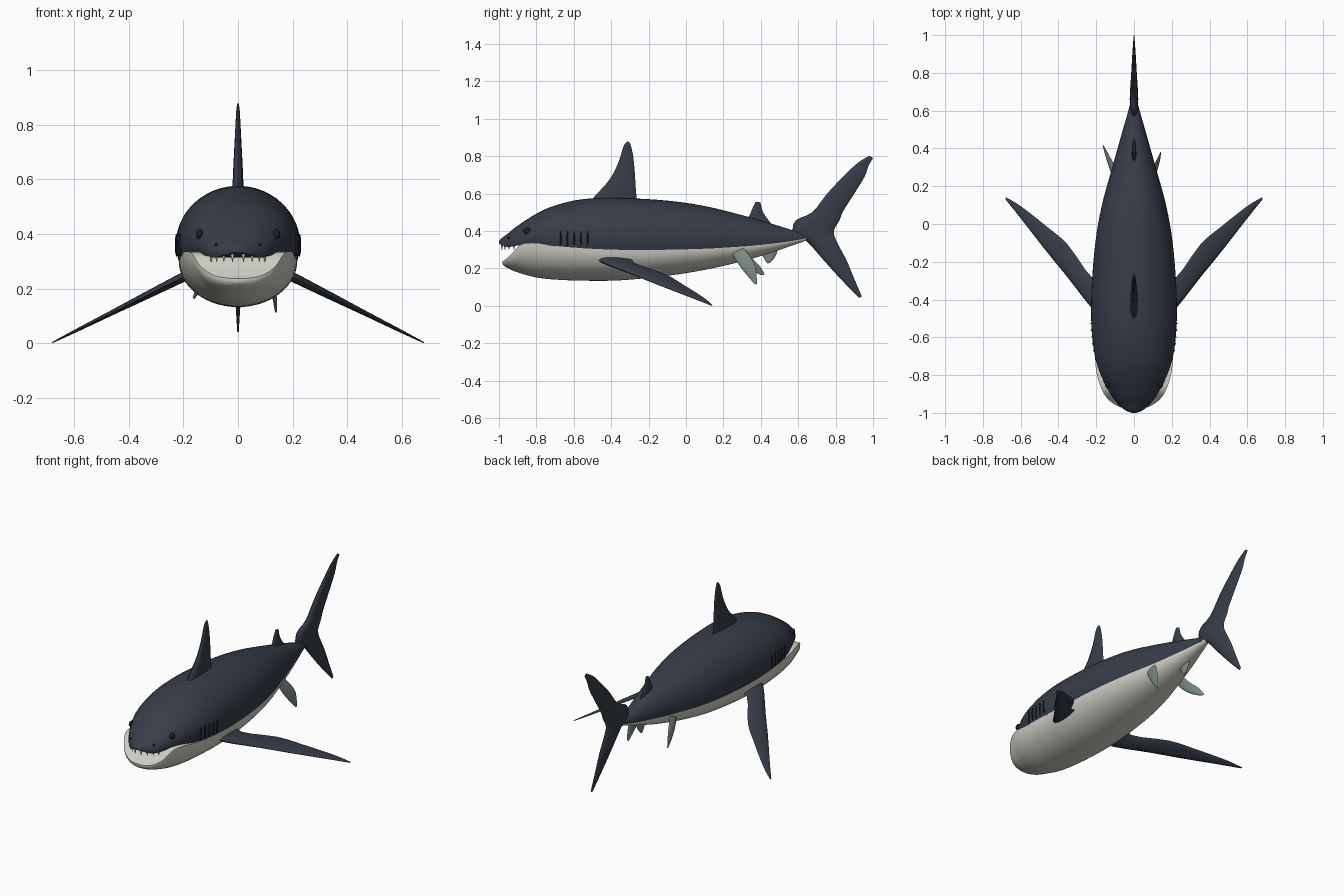
import bpy, bmesh, math
from mathutils import Vector

cube = bpy.data.objects.get("Cube")
if cube:
    bpy.data.objects.remove(cube, do_unlink=True)


def material(name, rgb):
    m = bpy.data.materials.new(name)
    m.use_nodes = True
    m.diffuse_color = (*rgb, 1)
    bsdf = m.node_tree.nodes["Principled BSDF"]
    bsdf.inputs["Base Color"].default_value = (*rgb, 1)
    bsdf.inputs["Roughness"].default_value = 0.6
    return m


SLATE = material("slate blue skin", (0.037, 0.046, 0.064))
CREAM = material("cream belly", (0.62, 0.62, 0.55))
GREY = material("grey green fin", (0.2, 0.25, 0.23))
BLACK = material("near black", (0.012, 0.014, 0.02))
TOOTH = material("tooth white", (0.75, 0.75, 0.7))


def finish(name, bm, mat, angle=45):
    bmesh.ops.recalc_face_normals(bm, faces=bm.faces)
    mesh = bpy.data.meshes.new(name)
    bm.to_mesh(mesh)
    bm.free()
    mesh.materials.append(mat)
    ob = bpy.data.objects.new(name, mesh)
    bpy.context.collection.objects.link(ob)
    bpy.ops.object.select_all(action="DESELECT")
    ob.select_set(True)
    bpy.context.view_layer.objects.active = ob
    bpy.ops.object.shade_smooth_by_angle(angle=math.radians(angle))
    return ob


def resample(rows, steps=4):
    """Smooth curve through rows of numbers."""
    out = []
    for i in range(len(rows) - 1):
        p = [rows[max(0, min(len(rows) - 1, i + k))] for k in (-1, 0, 1, 2)]
        for s in range(steps):
            t = s / steps
            out.append([b + t / 2 * (c - a + t * (2 * a - 5 * b + 4 * c - d
                        + t * (3 * b - a - 3 * c + d)))
                        for a, b, c, d in zip(*p)])
    return out + [list(rows[-1])]


def loft(name, rings, mat):
    bm = bmesh.new()
    rings = [[bm.verts.new(p) for p in ring] for ring in rings]
    n = len(rings[0])
    for a, b in zip(rings, rings[1:]):
        for i in range(n):
            j = (i + 1) % n
            bm.faces.new((a[i], a[j], b[j], b[i]))
    bm.faces.new(rings[0])
    bm.faces.new(rings[-1])
    return finish(name, bm, mat)


# Upper body: y, half width, top, lower edge
UPPER = resample([
    (-1, .012, .345, .333), (-.985, .048, .362, .325), (-.95, .088, .388, .314),
    (-.9, .125, .428, .322), (-.8, .175, .492, .332), (-.7, .207, .536, .318),
    (-.55, .225, .57, .307), (-.35, .225, .576, .299), (-.1, .205, .562, .299),
    (.1, .17, .533, .304), (.3, .115, .484, .316), (.45, .073, .441, .33),
    (.6, .03, .395, .352), (.66, .015, .383, .365)])
TUCK, SEG = 0.3, 28


def upper_ring(y, w, top, low):
    mid = low + 0.22 * (top - low)
    ring = []
    for k in range(SEG + 1):
        t = -TUCK + (math.pi + 2 * TUCK) * k / SEG
        s = math.sin(t)
        z = mid + (top - mid) * s if s > 0 else mid + (mid - low) * s / math.sin(TUCK)
        ring.append((w * math.cos(t), y, z))
    return ring


loft("upper_body", [upper_ring(*r) for r in UPPER], SLATE)

# Belly and lower jaw: y, half width, upper edge, bottom
BELLY = resample([
    (-.982, .03, .238, .222), (-.965, .085, .248, .207), (-.93, .135, .28, .19),
    (-.88, .169, .329, .172), (-.8, .196, .336, .151), (-.7, .207, .32, .14),
    (-.55, .215, .308, .134), (-.35, .215, .3, .136), (-.1, .196, .3, .16),
    (.1, .163, .305, .192), (.3, .11, .317, .237), (.45, .07, .331, .282),
    (.6, .028, .353, .333), (.65, .015, .364, .35)])


def belly_ring(y, w, top, low):
    return [(w * math.cos(t), y, top - (top - low) * math.sin(t))
            for t in (math.pi * k / SEG for k in range(SEG + 1))]


loft("belly_and_lower_jaw", [belly_ring(*r) for r in BELLY], CREAM)


def fin(name, rows, across, mat):
    """Rows hold leading point, trailing point and half thickness."""
    across = Vector(across).normalized()
    rings = []
    for r in resample(rows, 3):
        lead, trail, ring = Vector(r[:3]), Vector(r[3:6]), []
        for k in range(14):
            a = math.tau * k / 14
            u = 0.5 - 0.5 * math.cos(a)
            ring.append(lead.lerp(trail, u) + across * r[6] * math.sin(a) * (1.2 - 0.6 * u))
        rings.append(ring)
    return loft(name, rings, mat)


def upright_fin(name, rows, mat):
    """Rows: leading y, z, trailing y, z, half thickness, all on the midline."""
    return fin(name, [(0, a, b, 0, c, d, h) for a, b, c, d, h in rows], (1, 0, 0), mat)


upright_fin("dorsal_fin", [
    (-.53, .54, -.26, .54, .022), (-.47, .605, -.268, .62, .02),
    (-.405, .68, -.273, .7, .016), (-.36, .77, -.281, .79, .011),
    (-.335, .85, -.293, .85, .007), (-.315, .878, -.303, .876, .003)], SLATE)
upright_fin("second_dorsal_fin", [
    (.3, .44, .46, .43, .013), (.335, .475, .445, .452, .013),
    (.355, .52, .412, .5, .011), (.372, .555, .398, .553, .007)], SLATE)
upright_fin("anal_fin", [
    (.39, .3, .49, .31, .012), (.408, .27, .485, .278, .011),
    (.425, .24, .468, .25, .009), (.437, .226, .45, .23, .005)], GREY)
upright_fin("tail_fin", [
    (.925, .042, .94, .05, .003), (.825, .145, .895, .155, .01),
    (.73, .25, .855, .25, .017), (.645, .345, .805, .345, .022),
    (.575, .385, .79, .4, .024), (.585, .455, .82, .455, .022),
    (.675, .5, .84, .505, .019), (.755, .6, .9, .6, .015),
    (.85, .7, .955, .69, .01), (.92, .765, .975, .745, .006),
    (.98, .802, 1, .79, .003)], SLATE)

# Pectoral fins: distance out, leading y, trailing y, half thickness
PECTORAL = [(.15, -.5, -.25, .02), (.22, -.45, -.285, .018), (.35, -.285, -.11, .014),
            (.46, -.15, -.015, .01), (.6, .03, .095, .006), (.68, .13, .142, .002)]
for side, label in ((1, "left"), (-1, "right")):
    rows = []
    for x, lead, trail, h in PECTORAL:
        z = 0.243 - 0.5 * (x - 0.2)
        rows.append((side * x, lead, z, side * x, trail, z, h))
    fin(label + "_pectoral_fin", rows, (side * 0.45, 0, 0.9), SLATE)

# Pelvic fins, swept a little differently on each side
fin("left_pelvic_fin", [
    (.1, .23, .31, .1, .3, .318, .008), (.115, .268, .24, .12, .34, .268, .008),
    (.128, .32, .17, .138, .372, .205, .007), (.137, .37, .113, .142, .38, .118, .003)],
    (1, -.3, .2), GREY)
fin("right_pelvic_fin", [
    (-.1, .235, .31, -.1, .3, .318, .008), (-.122, .28, .245, -.122, .345, .262, .008),
    (-.142, .345, .192, -.15, .395, .212, .007), (-.16, .405, .163, -.165, .42, .168, .003)],
    (1, .3, -.3), GREY)


def skin_x(y, z):
    """Half width of the upper body at a given place."""
    for a, b in zip(UPPER, UPPER[1:]):
        if a[0] <= y <= b[0]:
            f = (y - a[0]) / (b[0] - a[0])
            _, w, top, low = [p + (q - p) * f for p, q in zip(a, b)]
            mid = low + 0.22 * (top - low)
            s = (z - mid) / (top - mid) if z > mid else 0
            return w * math.sqrt(max(0, 1 - s * s))
    return 0


def ball(name, loc, size, mat):
    bm = bmesh.new()
    bmesh.ops.create_uvsphere(bm, u_segments=16, v_segments=10, radius=1)
    bmesh.ops.scale(bm, verts=bm.verts, vec=size)
    bmesh.ops.translate(bm, verts=bm.verts, vec=loc)
    return finish(name, bm, mat)


# Eyes, nostrils, gill slits and teeth on both sides
for side, label in ((1, "left"), (-1, "right")):
    ball(label + "_eye", (side * (skin_x(-.85, .4) + .002), -.85, .4), (.013, .019, .019), BLACK)
    ball(label + "_nostril", (side * skin_x(-.945, .362), -.945, .362), (.006, .01, .005), BLACK)
    for i in range(5):
        y = -.67 + .036 * i
        ball(f"{label}_gill_slit_{i + 1}", (side * (skin_x(y, .36) - .001), y, .36),
             (.006, .004, .042), BLACK)
    for i, (x, y) in enumerate(((.02, -.984), (.052, -.968), (.078, -.947), (.098, -.92))):
        bm = bmesh.new()
        bmesh.ops.create_cone(bm, cap_ends=True, segments=8, radius1=.001, radius2=.008, depth=.034)
        bmesh.ops.translate(bm, verts=bm.verts, vec=(side * x, y, .315))
        finish(f"{label}_tooth_{i + 1}", bm, TOOTH)
